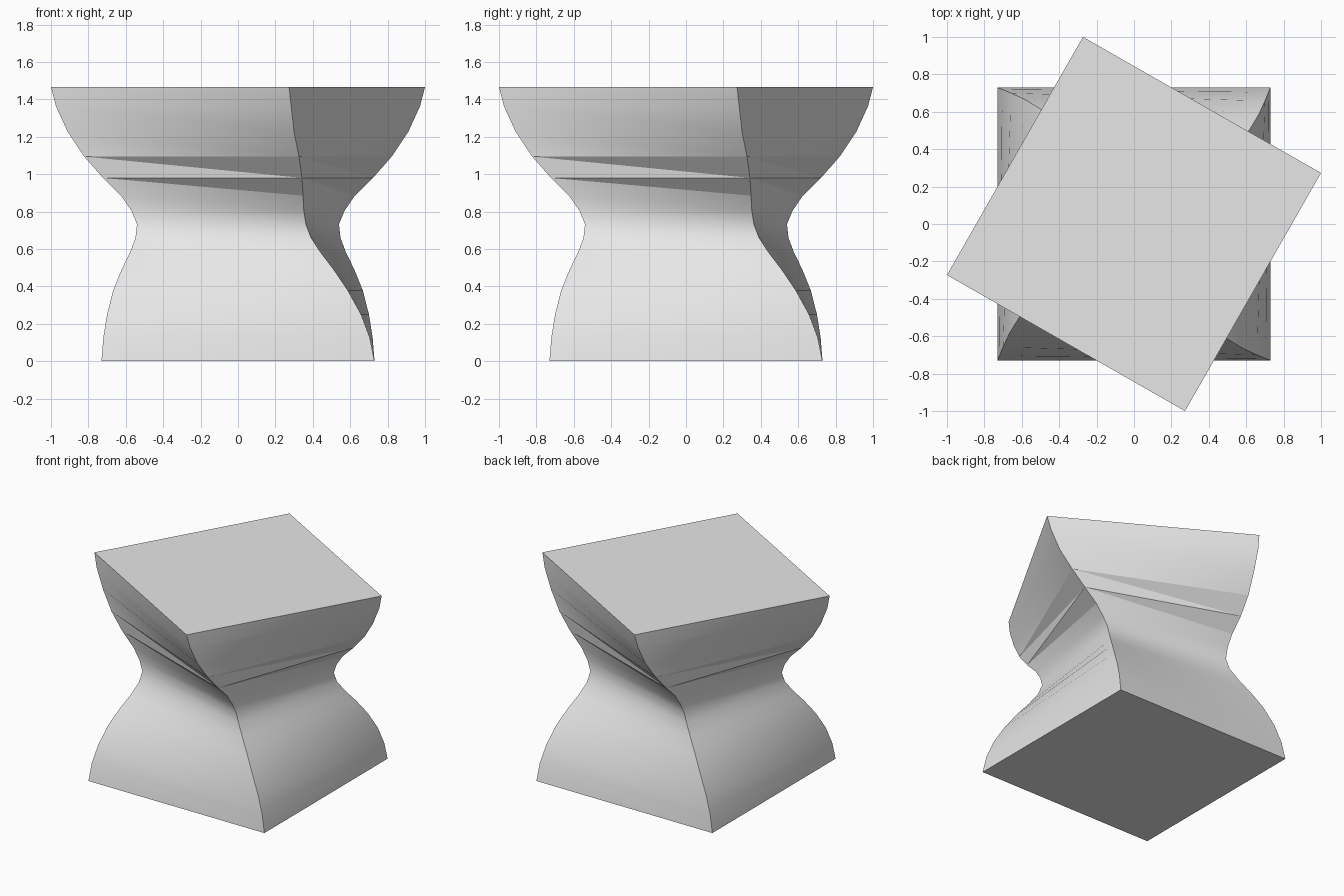
import bpy
import bmesh
import math

# Remove the default cube
default_cube = bpy.data.objects.get("Cube")
if default_cube:
    bpy.data.objects.remove(default_cube, do_unlink=True)


def make_material(name, color):
    material = bpy.data.materials.new(name)
    material.use_nodes = True
    material.diffuse_color = color
    material.node_tree.nodes["Principled BSDF"].inputs["Base Color"].default_value = color
    return material


# Path of one corner (x, y, z), from the base to the top
CORNER_PATH = [
    (.73, .73, 0), (.72, .705, .125), (.70, .658, .25), (.668, .588, .377),
    (.622, .512, .49), (.578, .443, .58), (.548, .39, .66), (.54, .363, .733),
    (.57, .352, .805), (.625, .348, .885), (.722, .342, .98), (.822, .326, 1.094),
    (.91, .30, 1.225), (.974, .284, 1.365), (1.0, .273, 1.467),
]

# Twisted block: each level is a square through its corner point
bm = bmesh.new()
rings = []
for x, y, z in CORNER_PATH:
    corners = [(x, y), (-y, x), (-x, -y), (y, -x)]
    rings.append([bm.verts.new((cx, cy, z)) for cx, cy in corners])

# Walls, each cell split from its upper left to its lower right corner
for lower, upper in zip(rings, rings[1:]):
    for i in range(4):
        j = (i + 1) % 4
        bm.faces.new((lower[i], lower[j], upper[i]))
        bm.faces.new((lower[j], upper[j], upper[i]))

# Flat base and top
bm.faces.new(list(reversed(rings[0])))
bm.faces.new(rings[-1])
bmesh.ops.recalc_face_normals(bm, faces=bm.faces)

mesh = bpy.data.meshes.new("twisted_block")
bm.to_mesh(mesh)
bm.free()
mesh.materials.append(make_material("light grey", (.8, .8, .8, 1)))

block = bpy.data.objects.new("twisted_block", mesh)
bpy.context.collection.objects.link(block)

# Smooth walls with crisp corners
bpy.ops.object.select_all(action='DESELECT')
block.select_set(True)
bpy.context.view_layer.objects.active = block
bpy.ops.object.shade_smooth_by_angle(angle=math.radians(30))
